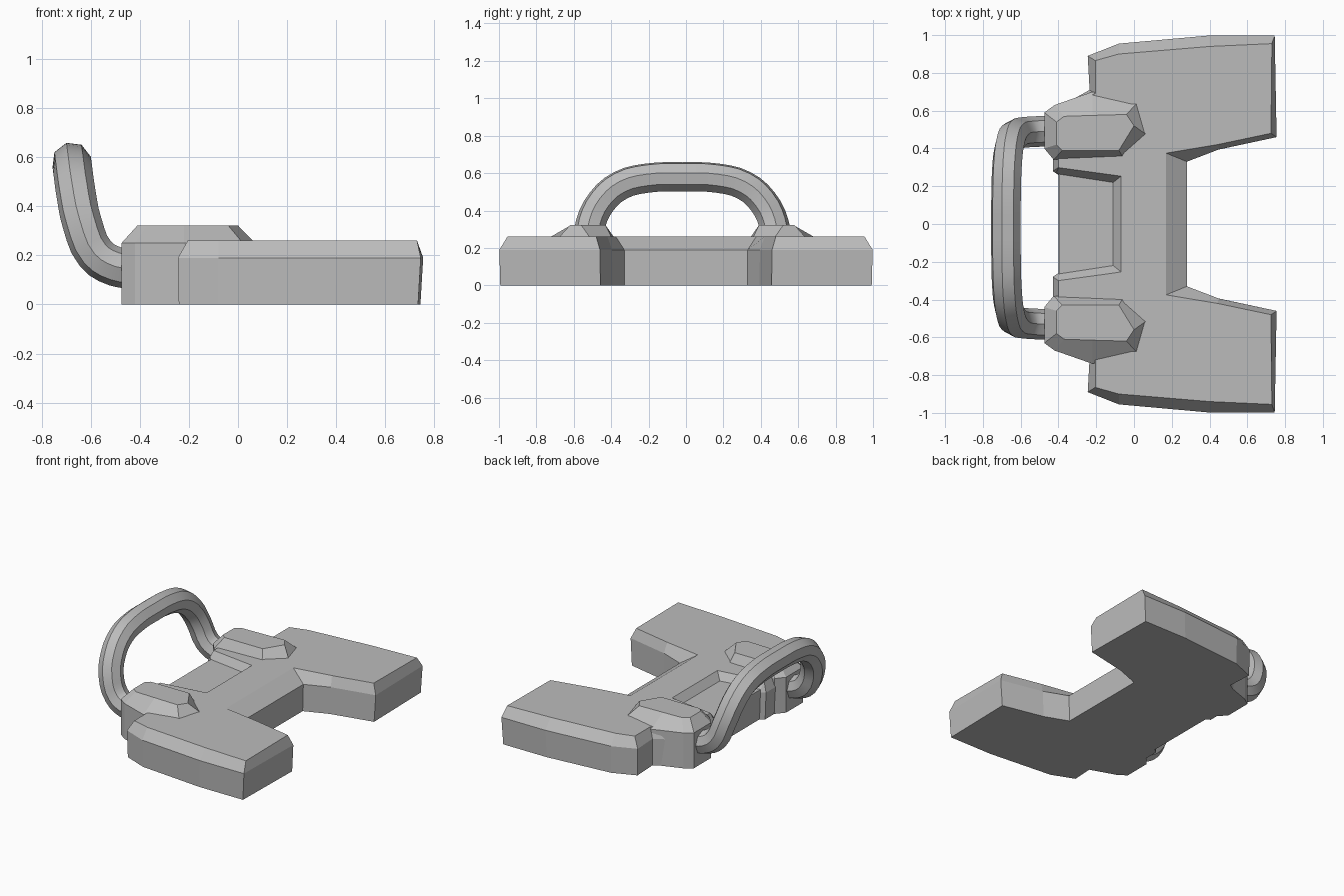
import bpy
import bmesh

cube = bpy.data.objects.get("Cube")
if cube:
    bpy.data.objects.remove(cube, do_unlink=True)

GREY = (0.5, 0.5, 0.5, 1)
grey = bpy.data.materials.new("plain grey")
grey.use_nodes = True
grey.diffuse_color = GREY
grey.node_tree.nodes["Principled BSDF"].inputs["Base Color"].default_value = GREY


def loft(name, rings):
    """Closed solid through rings of (points, height)."""
    bm = bmesh.new()
    loops = [[bm.verts.new((x, y, z)) for x, y in pts] for pts, z in rings]
    n = len(loops[0])
    for low, high in zip(loops, loops[1:]):
        for i in range(n):
            j = (i + 1) % n
            bm.faces.new((low[i], low[j], high[j], high[i]))
    bm.faces.new(loops[0])
    bm.faces.new(loops[-1])
    bmesh.ops.recalc_face_normals(bm, faces=bm.faces)
    mesh = bpy.data.meshes.new(name)
    bm.to_mesh(mesh)
    bm.free()
    mesh.materials.append(grey)
    obj = bpy.data.objects.new(name, mesh)
    bpy.context.collection.objects.link(obj)
    return obj


def mirrored(half):
    return half + [(x, -y) for x, y in reversed(half)]


# Base plate: two arms joined by a bridge, with a chamfered rim
rim = [(.28, .33), (.45, .395), (.755, .46), (.745, .998), (.4, .998), (-.08, .955),
       (-.245, .89), (-.235, .71), (-.43, .6), (-.43, .28), (-.4, .26)]
top = [(.17, .375), (.44, .42), (.725, .48), (.73, .955), (.4, .94), (-.08, .9),
       (-.205, .865), (-.205, .69), (-.4, .6), (-.4, .3), (-.39, .27)]
foot = [(x * .985, y * .995) for x, y in rim]
base = loft("base_plate", [(mirrored(foot), 0), (mirrored(rim), .19), (mirrored(top), .26)])

# Sloped recess in the bridge, open towards the handle
floor = mirrored([(-.11, .22), (-.5, .28)])
mouth = mirrored([(-.06, .26), (-.5, .32)])
cutter = loft("recess_cutter", [(floor, .21), (mouth, .27)])
cutter.hide_render = True
cut = base.modifiers.new("recess", "BOOLEAN")
cut.operation = "DIFFERENCE"
cut.solver = "EXACT"
cut.object = cutter
bpy.context.view_layer.objects.active = base
bpy.ops.object.modifier_apply(modifier=cut.name)
bpy.data.objects.remove(cutter, do_unlink=True)

# Raised handle mounts, one on each side
mount_side = [(-.475, -.09), (-.425, -.15), (-.06, -.135), (.07, -.02),
              (.02, .155), (-.22, .21), (-.42, .14), (-.475, .1)]
mount_top = [(-.41, -.07), (-.38, -.1), (-.08, -.1), (0, .03),
             (-.04, .09), (-.22, .085), (-.37, .08), (-.41, .05)]
LEFT_Y, RIGHT_Y = .49, -.53
for side, centre, sign in (("left", LEFT_Y, 1), ("right", RIGHT_Y, -1)):
    def place(pts):
        return [(x, centre + sign * y) for x, y in pts]
    loft(side + "_handle_mount",
         [(place(mount_side), 0), (place(mount_side), .25), (place(mount_top), .322)])

# Round handle bent up from the mounts
leg = [(-.42, 0, .145), (-.5, 0, .155), (-.58, -.005, .205), (-.635, -.02, .33),
       (-.66, -.08, .45), (-.672, -.18, .535), (-.677, -.32, .573)]
path = [(x, LEFT_Y + y, z) for x, y, z in leg] + [(-.678, -.02, .58)]
path += [(x, RIGHT_Y - y, z) for x, y, z in reversed(leg)]
curve = bpy.data.curves.new("handle", "CURVE")
curve.dimensions = "3D"
curve.bevel_depth = .081
curve.bevel_resolution = 2
curve.resolution_u = 3
curve.use_fill_caps = True
spline = curve.splines.new("BEZIER")
spline.bezier_points.add(len(path) - 1)
for point, co in zip(spline.bezier_points, path):
    point.co = co
    point.handle_left_type = point.handle_right_type = "AUTO"
curve.materials.append(grey)
handle = bpy.data.objects.new("handle", curve)
bpy.context.collection.objects.link(handle)
bpy.ops.object.select_all(action="DESELECT")
handle.select_set(True)
bpy.context.view_layer.objects.active = handle
bpy.ops.object.convert(target="MESH")
bpy.ops.object.shade_smooth_by_angle()
